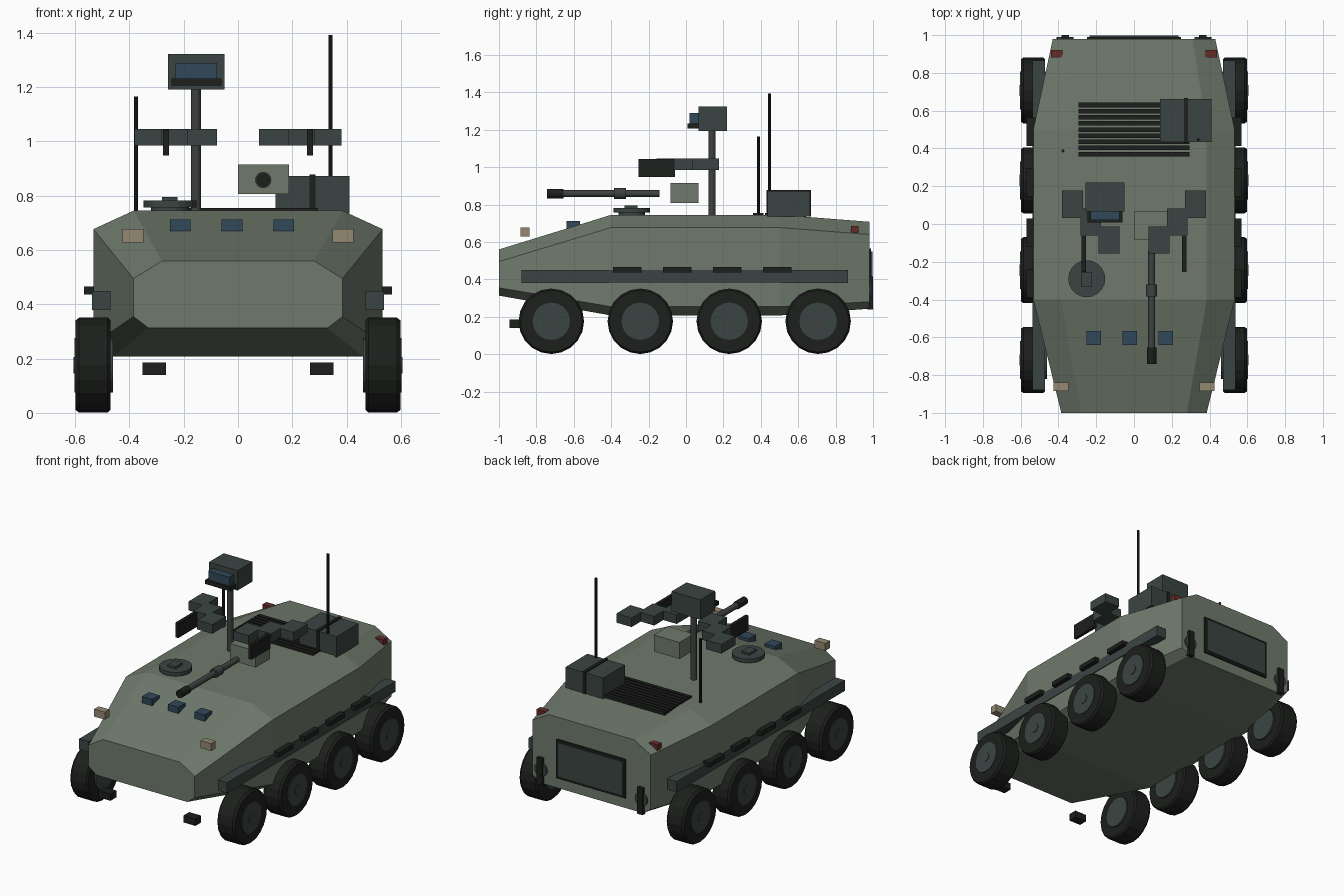
import bpy, bmesh, math
from mathutils import Matrix, Vector

if "Cube" in bpy.data.objects:
    bpy.data.objects.remove(bpy.data.objects["Cube"])


def material(name, rgb):
    m = bpy.data.materials.new(name)
    m.diffuse_color = (*rgb, 1)
    m.use_nodes = True
    m.node_tree.nodes["Principled BSDF"].inputs["Base Color"].default_value = m.diffuse_color
    return m


GREEN = material("hull_green", (0.16, 0.195, 0.15))
TEAL = material("dark_teal", (0.042, 0.06, 0.055))
BLACK = material("near_black", (0.012, 0.014, 0.012))
METAL = material("gun_metal", (0.05, 0.055, 0.055))
BLUE = material("blue_glass", (0.03, 0.065, 0.1))
TAN = material("lamp_tan", (0.3, 0.25, 0.17))
RED = material("lamp_red", (0.13, 0.025, 0.02))


def finish(name, bm, mat):
    bmesh.ops.recalc_face_normals(bm, faces=bm.faces[:])
    me = bpy.data.meshes.new(name)
    bm.to_mesh(me)
    bm.free()
    me.materials.append(mat)
    ob = bpy.data.objects.new(name, me)
    bpy.context.collection.objects.link(ob)
    return ob


def box(name, x, y, z, mat):
    """Box from (min, max) ranges."""
    bm = bmesh.new()
    size = [b - a for a, b in (x, y, z)]
    mid = [(a + b) / 2 for a, b in (x, y, z)]
    bmesh.ops.create_cube(bm, size=1, matrix=Matrix.Translation(mid) @ Matrix.Diagonal((*size, 1)))
    return finish(name, bm, mat)


def box_pair(name, x, y, z, mat):
    box(name + "_right", x, y, z, mat)
    box(name + "_left", (-x[1], -x[0]), y, z, mat)


def lathe(name, axis, origin, profile, mat, sides=20):
    """Solid of revolution; profile is (distance along axis, radius)."""
    bm = bmesh.new()
    rot = Vector((0, 0, 1)).rotation_difference(Vector(axis)).to_matrix()
    rings = []
    for d, r in profile:
        rings.append([bm.verts.new(Vector(origin) + rot @ Vector((
            r * math.cos(2 * math.pi * i / sides), r * math.sin(2 * math.pi * i / sides), d)))
            for i in range(sides)])
    for a, b in zip(rings, rings[1:]):
        for i in range(sides):
            j = (i + 1) % sides
            bm.faces.new((a[i], a[j], b[j], b[i]))
    bm.faces.new(rings[0])
    bm.faces.new(rings[-1])
    return finish(name, bm, mat)


# Hull lofted through four octagonal sections: y, then half outline (x, z)
SECTIONS = [
    (-1.0, [(0.28, 0.56), (0.385, 0.495), (0.385, 0.355), (0.33, 0.313)]),
    (-0.4, [(0.385, 0.745), (0.533, 0.677), (0.533, 0.254), (0.46, 0.207)]),
    (0.5, [(0.385, 0.745), (0.533, 0.677), (0.533, 0.254), (0.46, 0.207)]),
    (0.98, [(0.31, 0.708), (0.43, 0.64), (0.43, 0.28), (0.37, 0.243)]),
]
bm = bmesh.new()
loops = []
for y, half in SECTIONS:
    outline = half + [(-x, z) for x, z in reversed(half)]
    loops.append([bm.verts.new((x, y, z)) for x, z in outline])
for a, b in zip(loops, loops[1:]):
    for i in range(8):
        j = (i + 1) % 8
        bm.faces.new((a[i], a[j], b[j], b[i]))
bm.faces.new(loops[0])
bm.faces.new(loops[-1])
finish("hull", bm, GREEN)

# Eight wheels
for s, side in ((1, "right"), (-1, "left")):
    for n in range(4):
        o = (0, -0.72 + 0.4755 * n, 0.176)
        ax = (s, 0, 0)
        tag = f"{side}_{n + 1}"
        lathe("tyre_" + tag, ax, o, [(0.47, 0.165), (0.48, 0.175), (0.585, 0.175), (0.599, 0.165)], BLACK)
        lathe("hub_" + tag, ax, o, [(0.46, 0.1), (0.603, 0.1)], TEAL)
        lathe("hub_cap_" + tag, ax, o, [(0.59, 0.03), (0.607, 0.03)], METAL, 12)

# Side rails with their modules
box_pair("side_rail", (0.47, 0.538), (-0.88, 0.865), (0.38, 0.45), TEAL)
for n in range(4):
    y = -0.313 + 0.267 * n
    box_pair(f"rail_module_{n + 1}", (0.5, 0.568), (y - 0.076, y + 0.076), (0.436, 0.466), BLACK)

# Lights, tow blocks, vision blocks
box_pair("headlight", (0.348, 0.425), (-0.885, -0.838), (0.628, 0.677), TAN)
box_pair("tail_light", (0.375, 0.44), (0.882, 0.922), (0.65, 0.686), RED)
box_pair("tow_block", (0.265, 0.352), (-0.945, -0.885), (0.14, 0.185), BLACK)
for n in range(3):
    x = -0.213 + 0.191 * n
    box(f"vision_block_{n + 1}", (x - 0.038, x + 0.038), (-0.64, -0.567), (0.67, 0.713), BLUE)

# Rear door, latches and discs
box("rear_door", (-0.25, 0.25), (0.97, 0.99), (0.31, 0.565), BLACK)
box("rear_door_panel", (-0.235, 0.235), (0.98, 0.997), (0.325, 0.55), TEAL)
box_pair("rear_latch", (0.345, 0.385), (0.97, 1.0), (0.24, 0.415), BLACK)
for s, side in ((1, "right"), (-1, "left")):
    lathe("rear_disc_" + side, (0, 1, 0), (s * 0.365, 0, 0.335), [(0.97, 0.045), (0.99, 0.045)], METAL, 16)

# Engine grille
for n in range(9):
    y = 0.37 + 0.0325 * n
    box(f"grille_slat_{n + 1}", (-0.295, 0.295), (y - 0.012, y + 0.012), (0.73, 0.755), BLACK)

# Roof hatch
lathe("hatch", (0, 0, 1), (-0.25, -0.29, 0), [(0.74, 0.07), (0.757, 0.07), (0.757, 0.098), (0.782, 0.098)], TEAL, 20)
box("hatch_handle", (-0.28, -0.223), (-0.33, -0.258), (0.775, 0.796), TEAL)

# Gun
box("gun_housing", (0, 0.187), (-0.083, 0.067), (0.807, 0.915), GREEN)
lathe("gun_barrel", (0, 1, 0), (0.093, 0, 0.858), [(-0.72, 0.019), (-0.142, 0.019)], METAL, 14)
lathe("gun_sleeve", (0, 1, 0), (0.093, 0, 0.858), [(-0.385, 0.03), (-0.32, 0.03)], METAL, 14)
lathe("gun_muzzle", (0, 1, 0), (0.093, 0, 0.858), [(-0.742, 0.025), (-0.655, 0.025)], BLACK, 14)

# Stepped launcher arms
for n in range(3):
    x, y = 0.326 - 0.097 * n, 0.105 - 0.095 * n
    box_pair(f"launcher_block_{n + 1}", (x - 0.055, x + 0.055), (y - 0.072, y + 0.072), (0.986, 1.046), TEAL)
box_pair("launcher_plate", (0.255, 0.277), (-0.255, -0.06), (0.948, 1.044), BLACK)

# Sensor mast
lathe("mast", (0, 0, 1), (-0.155, 0.14, 0), [(0.74, 0.019), (1.2, 0.019)], METAL, 14)
box("sensor_head", (-0.258, -0.05), (0.067, 0.22), (1.192, 1.323), TEAL)
box("sensor_window", (-0.23, -0.077), (0.02, 0.08), (1.23, 1.29), BLUE)
box("sensor_lip", (-0.245, -0.06), (0.008, 0.08), (1.206, 1.232), BLACK)

# Stowage box with strap, antennas
box("stowage_box", (0.138, 0.411), (0.435, 0.662), (0.735, 0.872), TEAL)
box("stowage_strap", (0.264, 0.286), (0.43, 0.667), (0.735, 0.879), BLACK)
lathe("antenna_tall", (0, 0, 1), (0.341, 0.447, 0), [(0.73, 0.008), (1.393, 0.008)], BLACK, 8)
lathe("antenna_short", (0, 0, 1), (-0.376, 0.387, 0), [(0.73, 0.008), (1.165, 0.008)], BLACK, 8)
